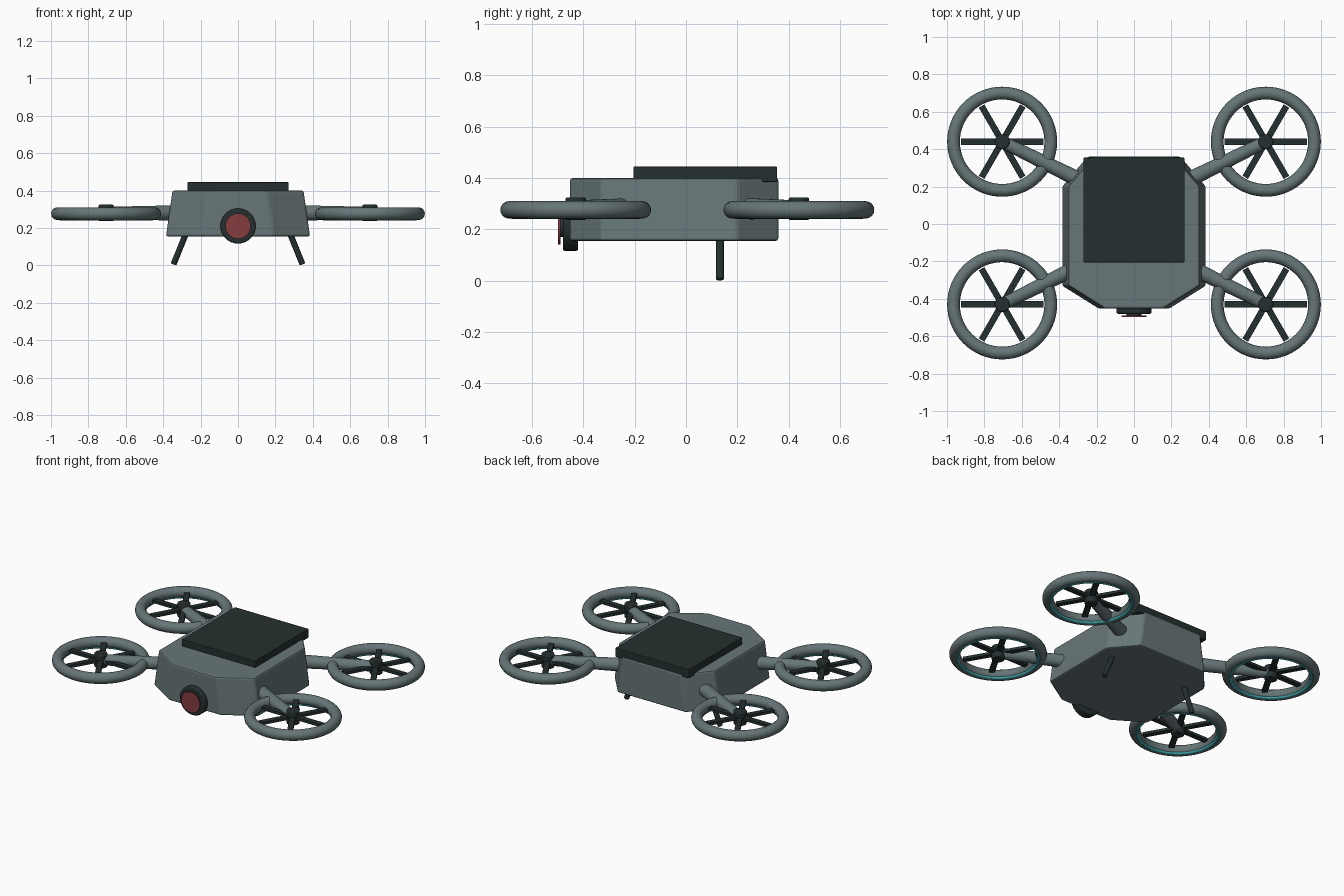
import bpy, bmesh
from math import pi, cos, sin
from mathutils import Vector

if "Cube" in bpy.data.objects:
    bpy.data.objects.remove(bpy.data.objects["Cube"], do_unlink=True)


def material(name, r, g, b):
    m = bpy.data.materials.new(name)
    m.use_nodes = True
    m.diffuse_color = (r, g, b, 1)
    m.node_tree.nodes["Principled BSDF"].inputs["Base Color"].default_value = (r, g, b, 1)
    return m


grey = material("slate grey", 0.135, 0.18, 0.185)
dark = material("dark charcoal", 0.018, 0.029, 0.029)
red = material("lens red", 0.24, 0.045, 0.05)
teal = material("glow teal", 0.05, 0.35, 0.38)


def finish(name, mat, bevel=0, smooth=True):
    ob = bpy.context.object
    ob.name = name
    ob.data.materials.append(mat)
    if smooth:
        bpy.ops.object.shade_smooth_by_angle(angle=0.6)
    if bevel:
        mod = ob.modifiers.new("Bevel", "BEVEL")
        mod.width = bevel
        mod.segments = 2
    return ob


def box(name, mat, centre, size, turn=0, bevel=0):
    bpy.ops.mesh.primitive_cube_add(size=1, location=centre, rotation=(0, 0, turn))
    bpy.context.object.scale = size
    bpy.ops.object.transform_apply(location=False, rotation=False)
    return finish(name, mat, bevel, smooth=False)


def rod(name, mat, a, b, r1, r2=None, sides=32, bevel=0):
    a, b = Vector(a), Vector(b)
    d = b - a
    bpy.ops.mesh.primitive_cone_add(vertices=sides, radius1=r1, radius2=r2 or r1,
                                    depth=d.length, location=(a + b) / 2)
    bpy.context.object.rotation_euler = d.to_track_quat("Z", "Y").to_euler()
    return finish(name, mat, bevel)


def ring(name, mat, centre, major, minor):
    bpy.ops.mesh.primitive_torus_add(location=centre, major_radius=major, minor_radius=minor,
                                     major_segments=64, minor_segments=16)
    return finish(name, mat)


# Body: tapered eight-sided hull
def outline(bm, z, inset):
    half = [(0.19, -0.452), (0.385, -0.33), (0.385, 0.2), (0.25, 0.36)]
    pts = half + [(-x, y) for x, y in reversed(half)]
    return [bm.verts.new((x - inset * (1 if x > 0 else -1), y, z)) for x, y in pts]


bm = bmesh.new()
low, high = outline(bm, 0.155, 0), outline(bm, 0.40, 0.035)
bm.faces.new(reversed(low))
bm.faces.new(high)
for i in range(len(low)):
    j = (i + 1) % len(low)
    bm.faces.new((low[i], low[j], high[j], high[i]))
mesh = bpy.data.meshes.new("body")
bm.to_mesh(mesh)
bm.free()
body = bpy.data.objects.new("body", mesh)
bpy.context.collection.objects.link(body)
bpy.context.view_layer.objects.active = body
finish("body", grey, bevel=0.01, smooth=False)

# Top panel
box("top_panel", dark, (0, 0.075, 0.415), (0.54, 0.56, 0.06), bevel=0.004)

# Front camera
rod("camera_housing", dark, (0, -0.42, 0.21), (0, -0.48, 0.21), 0.094, bevel=0.008)
rod("lens_mount", dark, (0, -0.47, 0.21), (0, -0.491, 0.21), 0.04)
rod("camera_lens", red, (0, -0.49, 0.21), (0, -0.498, 0.21), 0.068)

for side, sx in (("left", 1), ("right", -1)):
    # Splayed leg
    rod(side + "_leg", dark, (sx * 0.27, 0.132, 0.19), (sx * 0.345, 0.132, 0.005),
        0.016, sides=16, bevel=0.004)
    # Rotor units with arms
    for end, y, root in (("front", -0.43, -0.22), ("rear", 0.44, 0.23)):
        name = end + "_" + side
        x = sx * 0.705
        rod(name + "_arm", grey, (sx * 0.28, root, 0.28), (x, y, 0.28), 0.042, 0.033)
        ring(name + "_guard", grey, (x, y, 0.276), 0.26, 0.034)
        ring(name + "_glow", teal, (x, y, 0.25), 0.245, 0.01)
        rod(name + "_hub", dark, (x, y, 0.236), (x, y, 0.324), 0.04, bevel=0.006)
        for k in range(3):
            box(name + "_blade_" + str(k + 1), dark, (x, y, 0.28), (0.44, 0.034, 0.018),
                turn=k * pi / 3)
